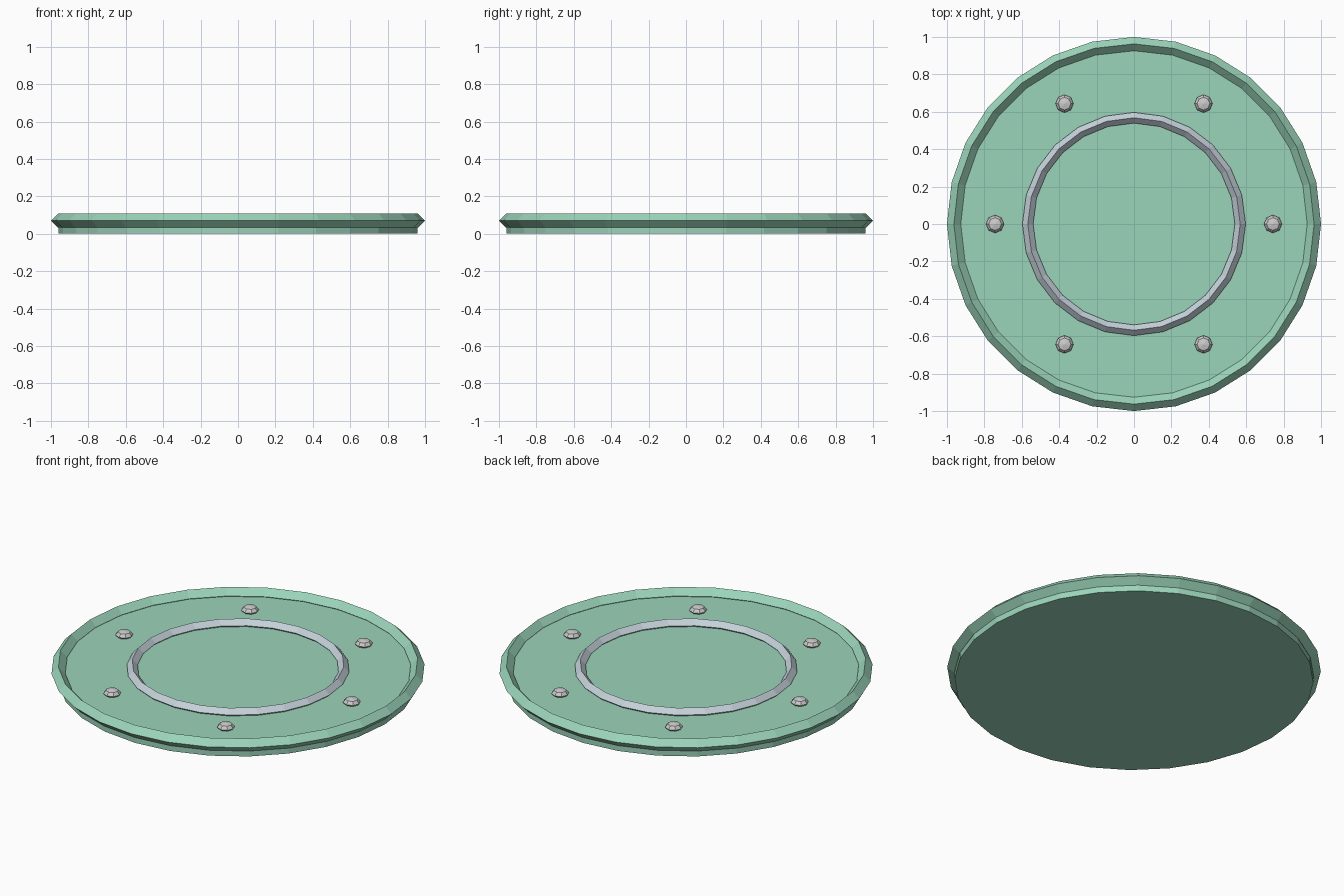
import bpy
from math import cos, sin, pi

if "Cube" in bpy.data.objects:
    bpy.data.objects.remove(bpy.data.objects["Cube"])


def material(name, rgb):
    m = bpy.data.materials.new(name)
    m.diffuse_color = (*rgb, 1)
    m.use_nodes = True
    m.node_tree.nodes["Principled BSDF"].inputs["Base Color"].default_value = m.diffuse_color
    return m


def finish(name, mat=None):
    ob = bpy.context.object
    ob.name = name
    if mat:
        ob.data.materials.append(mat)
    return ob


green = material("green", (0.33, 0.66, 0.49))
steel = material("pale_steel", (0.56, 0.64, 0.70))

# Flat round plate
bpy.ops.mesh.primitive_cylinder_add(vertices=28, radius=0.96, depth=0.065,
                                    location=(0, 0, 0.0325))
finish("plate", green)

# Diamond-section outer rim
bpy.ops.mesh.primitive_torus_add(major_segments=28, minor_segments=4,
                                 major_radius=0.963, minor_radius=0.037,
                                 location=(0, 0, 0.07))
finish("outer_rim", green)

# Inner trim ring
bpy.ops.mesh.primitive_torus_add(major_segments=24, minor_segments=4,
                                 major_radius=0.568, minor_radius=0.029,
                                 location=(0, 0, 0.075))
finish("inner_ring", steel)

# Six flattened rivets
for i in range(6):
    a = i * pi / 3
    bpy.ops.mesh.primitive_uv_sphere_add(segments=8, ring_count=4, radius=0.048,
                                         location=(0.743 * cos(a), 0.743 * sin(a), 0.075))
    rivet = finish(f"rivet_{i + 1}")
    rivet.scale.z = 0.5
